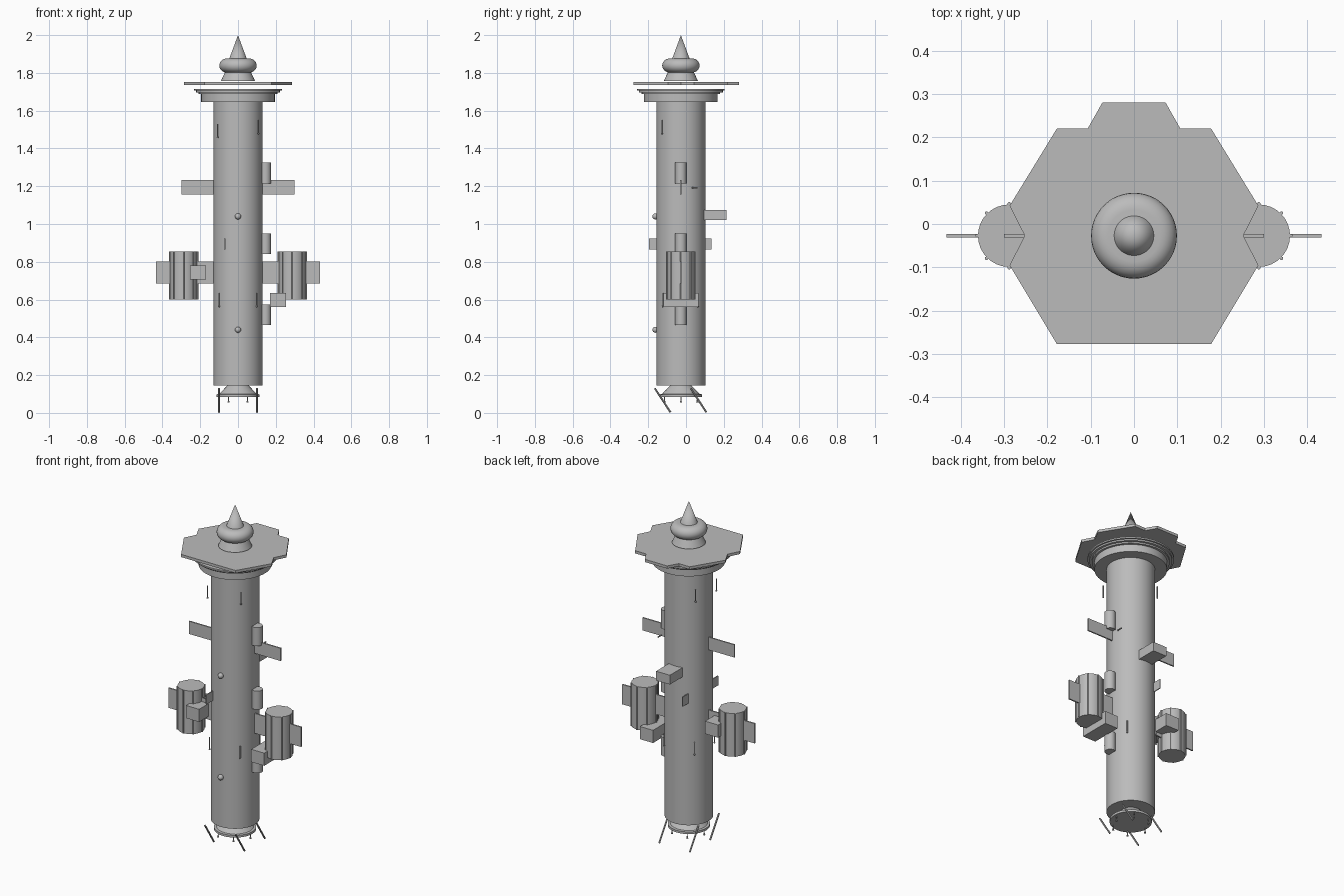
import bpy, bmesh, math
from mathutils import Vector

cube = bpy.data.objects.get("Cube")
if cube:
    bpy.data.objects.remove(cube)

CY = -0.027  # the tower axis sits slightly forward of centre

grey = bpy.data.materials.new("station_grey")
grey.use_nodes = True
grey.diffuse_color = (0.5, 0.5, 0.5, 1)
grey.node_tree.nodes["Principled BSDF"].inputs["Base Color"].default_value = (0.5, 0.5, 0.5, 1)


def finish(name, bm, smooth=False):
    bmesh.ops.recalc_face_normals(bm, faces=bm.faces)
    mesh = bpy.data.meshes.new(name)
    bm.to_mesh(mesh)
    bm.free()
    mesh.materials.append(grey)
    obj = bpy.data.objects.new(name, mesh)
    bpy.context.collection.objects.link(obj)
    if smooth:
        bpy.ops.object.select_all(action='DESELECT')
        obj.select_set(True)
        bpy.context.view_layer.objects.active = obj
        bpy.ops.object.shade_smooth_by_angle(angle=math.radians(35))
    return obj


def lathe(name, profile, x=0, y=CY, sides=48):
    """Spin (radius, height) points around a vertical axis."""
    bm = bmesh.new()
    verts = [bm.verts.new((r, 0, z)) for r, z in profile]
    edges = [bm.edges.new(pair) for pair in zip(verts, verts[1:])]
    bmesh.ops.spin(bm, geom=verts + edges, cent=(0, 0, 0), axis=(0, 0, 1),
                   angle=math.tau, steps=sides, use_merge=True)
    bmesh.ops.remove_doubles(bm, verts=bm.verts, dist=0.00005)
    bmesh.ops.translate(bm, verts=bm.verts, vec=(x, y, 0))
    return finish(name, bm, True)


def box(name, lo, hi):
    bm = bmesh.new()
    bmesh.ops.create_cube(bm, size=1)
    for v in bm.verts:
        v.co = [(a + b) / 2 + c * (b - a) for a, b, c in zip(lo, hi, v.co)]
    return finish(name, bm)


def rod(name, start, end, r=0.005, r2=None, sides=8):
    start, end = Vector(start), Vector(end)
    axis = end - start
    bm = bmesh.new()
    bmesh.ops.create_cone(bm, cap_ends=True, segments=sides, radius1=r,
                          radius2=r if r2 is None else r2, depth=axis.length)
    bmesh.ops.rotate(bm, verts=bm.verts, matrix=Vector((0, 0, 1)).rotation_difference(axis).to_matrix())
    bmesh.ops.translate(bm, verts=bm.verts, vec=(start + end) / 2)
    return finish(name, bm, True)


def ball(name, centre, r):
    bm = bmesh.new()
    bmesh.ops.create_uvsphere(bm, u_segments=16, v_segments=8, radius=r)
    bmesh.ops.translate(bm, verts=bm.verts, vec=centre)
    return finish(name, bm, True)


# Main shaft and stepped collar
lathe("main_shaft", [(0, 0.145), (0.13, 0.145), (0.13, 1.645), (0, 1.645)])
lathe("collar", [(0, 1.645), (0.195, 1.645), (0.195, 1.688), (0.208, 1.688), (0.208, 1.697),
                 (0.222, 1.697), (0.222, 1.706), (0.232, 1.706), (0.232, 1.715), (0, 1.715)])

# Notched hexagonal deck
half = [(0.178, -0.277), (0.287, -0.095), (0.252, CY), (0.287, 0.042),
        (0.178, 0.22), (0.107, 0.22), (0.073, 0.28)]
outline = half + [(-x, y) for x, y in reversed(half)]
bm = bmesh.new()
face = bm.faces.new([bm.verts.new((x, y, 1.737)) for x, y in outline])
up = bmesh.ops.extrude_face_region(bm, geom=[face])["geom"]
bmesh.ops.translate(bm, verts=[g for g in up if isinstance(g, bmesh.types.BMVert)], vec=(0, 0, 0.016))
finish("deck_plate", bm)

# Finial: flared foot, rounded bulb, pointed tip
lathe("finial_foot", [(0, 1.758), (0.09, 1.758), (0.065, 1.812), (0, 1.812)])
bulb = [(0.06 + 0.039 * math.cos(t), 1.839 + 0.037 * math.sin(t))
        for t in [math.pi * (i / 12 - 0.5) for i in range(13)]]
lathe("finial_bulb", [(0, bulb[0][1])] + bulb + [(0, bulb[-1][1])])
lathe("finial_tip", [(0, 1.87), (0.048, 1.87), (0, 2.0)])

# Engine bell with ring of small thrusters
lathe("engine_bell", [(0, 0.146), (0.055, 0.146), (0.1, 0.1), (0.113, 0.098), (0.113, 0.085), (0, 0.085)])
for i in range(6):
    a = i * math.tau / 6
    x, y = 0.1 * math.cos(a), CY + 0.1 * math.sin(a)
    rod("thruster_stem", (x, y, 0.086), (x, y, 0.068), 0.002)
    rod("thruster_cone", (x, y, 0.054), (x, y, 0.07), 0.006, 0.002)

# Slanted landing struts
for sx in (-0.1, 0.1):
    for y in (-0.165, 0.025):
        rod("landing_strut", (sx, y, 0.13), (sx, y + 0.083, 0.003), 0.005)

# Mirrored pods, fins and equipment boxes
for side, box_z in ((-1, 0.705), (1, 0.56)):
    px = 0.288 * side
    lathe("side_pod", [(0, 0.6), (0.072, 0.6), (0.072, 0.855), (0, 0.855)], x=px, sides=32)
    for i in range(8):
        a = i * math.tau / 8
        x, y = px + 0.074 * math.cos(a), CY + 0.074 * math.sin(a)
        rod("pod_pipe", (x, y, 0.6), (x, y, 0.855), 0.004)
    for name, reach, z0, z1 in (("lower_fin", 0.433, 0.685, 0.802), ("upper_fin", 0.3, 1.157, 1.232)):
        xs = sorted((0.12 * side, reach * side))
        box(name, (xs[0], CY - 0.004, z0), (xs[1], CY + 0.004, z1))
    xs = sorted((0.17 * side, 0.255 * side))
    box("equipment_box", (xs[0], -0.12, box_z), (xs[1], 0.065, box_z + 0.075))

# Rear box, thin vane plate and side canisters
box("rear_box", (-0.045, 0.09, 1.02), (0.045, 0.215, 1.075))
box("vane_plate", (-0.073, -0.197, 0.866), (-0.067, 0.135, 0.922))
for z in (0.465, 0.84, 1.215):
    rod("side_canister", (0.145, CY, z), (0.145, CY, z + 0.11), 0.03, sides=16)
rod("side_pin", (0.14, 0.03, 1.192), (0.14, 0.062, 1.192), 0.004)

# Front studs
for z in (0.44, 1.04):
    ball("front_stud", (0, -0.162, z), 0.016)

# Antennas around the shaft, upper three and lower four
antennas = [(-0.108, -0.13, 1.455), (0.108, -0.127, 1.475), (-0.108, 0.065, 1.465)]
antennas += [(x, y, 0.56) for x in (-0.1, 0.1) for y in (-0.122, 0.063)]
for x, y, z in antennas:
    rod("antenna", (x, y, z), (x, y, z + 0.075), 0.003)
    ball("antenna_tip", (x, y, z + 0.004), 0.005)
